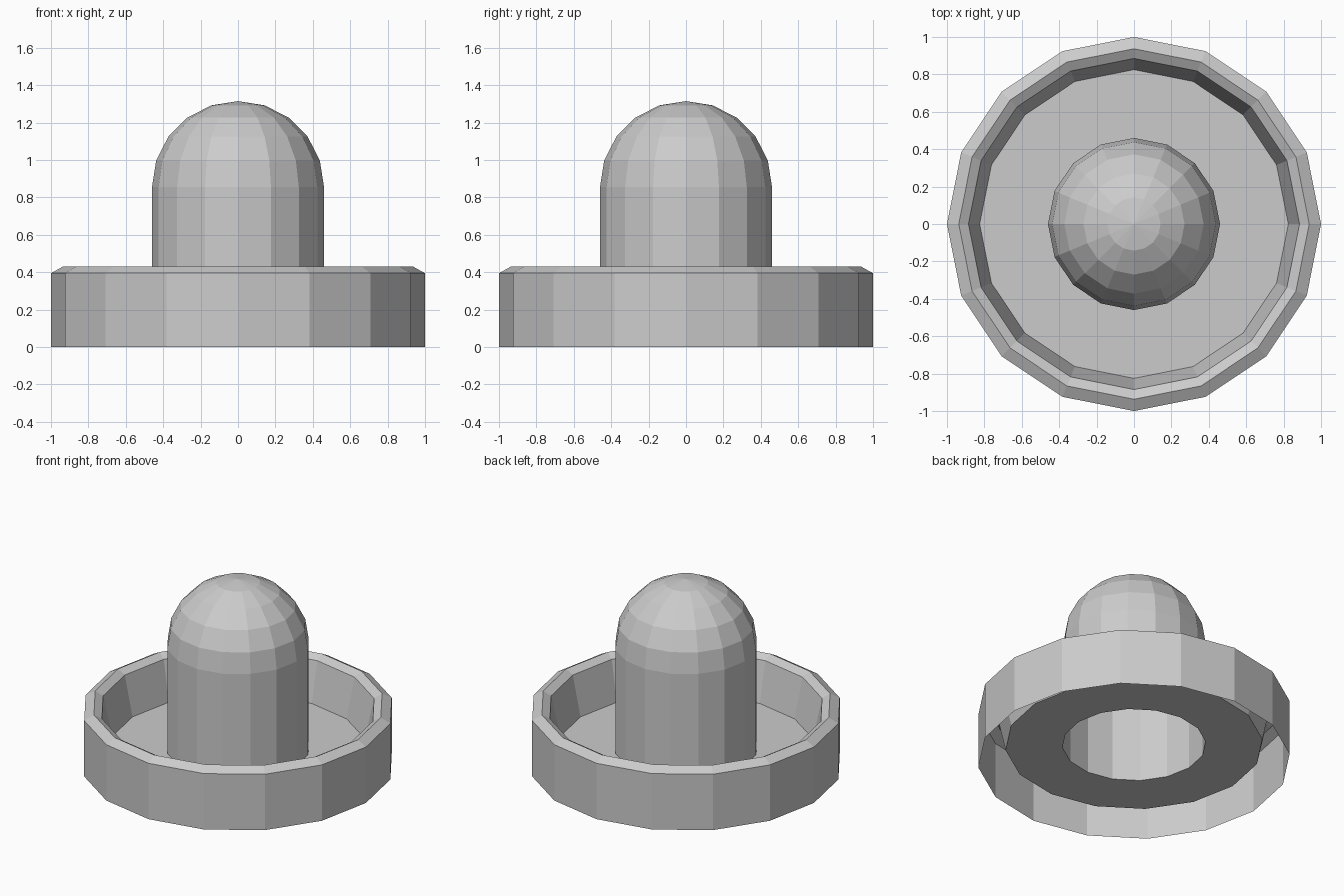
import bpy, bmesh
from math import sin, cos, pi, radians

SIDES = 16

if "Cube" in bpy.data.objects:
    bpy.data.objects.remove(bpy.data.objects["Cube"], do_unlink=True)

grey = bpy.data.materials.new("light grey plastic")
grey.use_nodes = True
colour = (0.6, 0.6, 0.6, 1)
grey.diffuse_color = colour
grey.node_tree.nodes["Principled BSDF"].inputs["Base Color"].default_value = colour


def lathe(name, profile):
    """Turn (radius, height) points around z as a flat-faced thin shell."""
    bm = bmesh.new()
    rings = []
    for r, z in profile:
        if r < 0.001:
            rings.append([bm.verts.new((0, 0, z))] * SIDES)
        else:
            rings.append([bm.verts.new((r * cos(2 * pi * i / SIDES),
                                        r * sin(2 * pi * i / SIDES), z))
                          for i in range(SIDES)])
    for low, high in zip(rings, rings[1:]):
        for i in range(SIDES):
            j = (i + 1) % SIDES
            corners = [low[i], low[j], high[j], high[i]]
            bm.faces.new(list(dict.fromkeys(corners)))
    mesh = bpy.data.meshes.new(name)
    bm.to_mesh(mesh)
    bm.free()
    mesh.materials.append(grey)
    obj = bpy.data.objects.new(name, mesh)
    bpy.context.collection.objects.link(obj)
    return obj


FLOOR_Z, FLOOR_R = 0.12, 0.825
KNOB_R, DOME_Z = 0.46, 0.855

# Outer skirt, bevelled rim and sloping inner wall, open underneath
lathe("base_rim", [(1, 0), (1, 0.395), (0.937, 0.43), (0.885, 0.4),
                   (FLOOR_R, FLOOR_Z)])

# Ring-shaped floor with an open centre below the handle
lathe("base_floor", [(FLOOR_R, FLOOR_Z), (KNOB_R, FLOOR_Z)])

# Hollow handle: straight wall closed by a hemisphere
dome = [(KNOB_R * cos(radians(a)), DOME_Z + KNOB_R * sin(radians(a)))
        for a in range(0, 91, 18)]
lathe("handle", [(KNOB_R, FLOOR_Z)] + dome)
